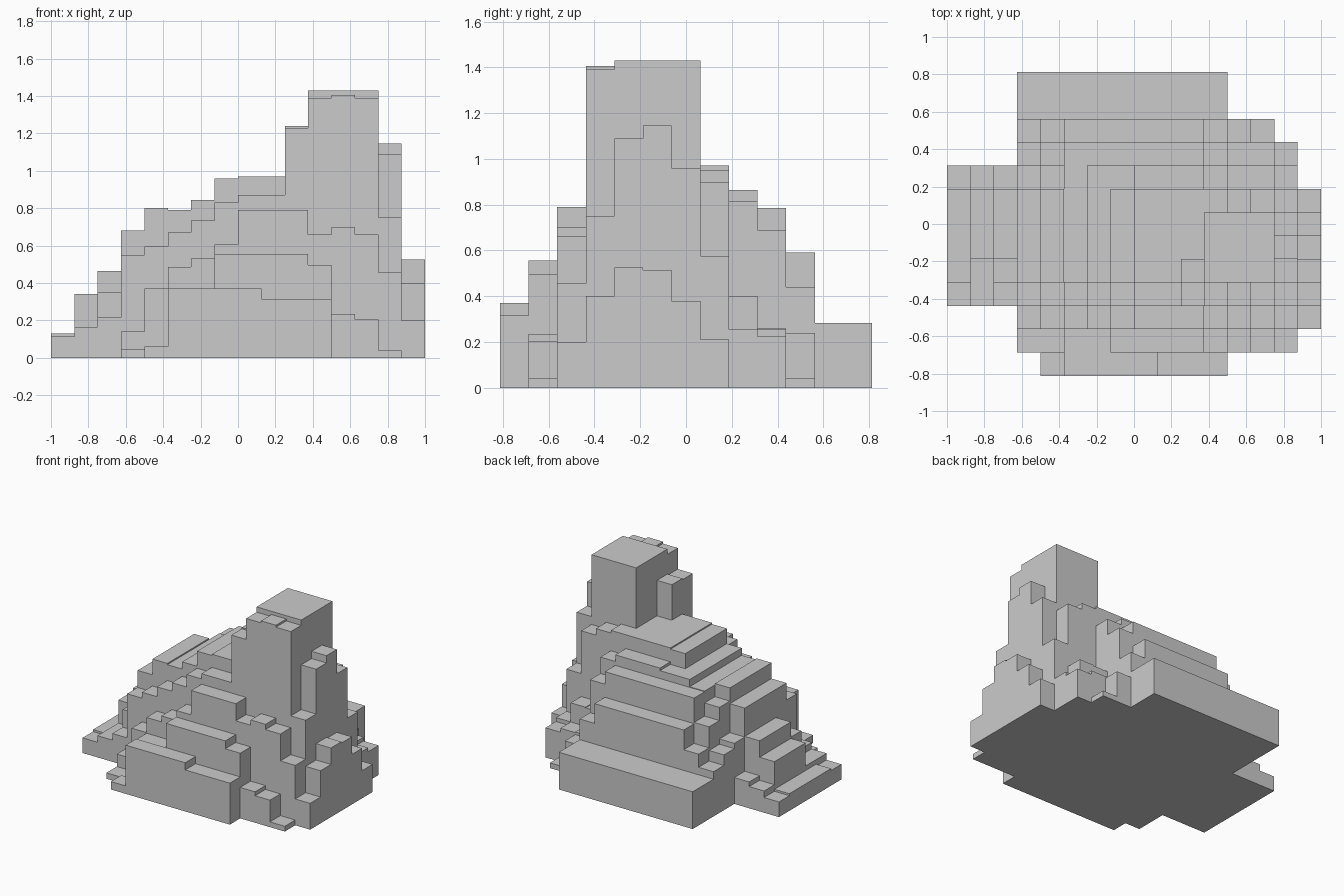
import bpy, bmesh

if "Cube" in bpy.data.objects:
    bpy.data.objects.remove(bpy.data.objects["Cube"])

CELL = 0.125
NX, NY = 16, 13
X0, Y0 = -1.0, -0.8125
height = {}


def terrace(rows, start, steps):
    """Set the step heights of one or more rows, going right from a start column."""
    for r in rows:
        for k, h in enumerate(steps):
            height[(start + k, r)] = h


# front terraces, climbing from the front edge
terrace([0], 4, [.06] + [.37] * 4 + [.315] * 3)
terrace([1], 3, [.045] * 2 + [.365] * 2 + [.555] * 4 + [.495, .235, .205, .04])
terrace([2], 3, [.14, .37, .485, .53, .605] + [.79] * 3 + [.66, .70, .66, .455, .2])
terrace([3], 0, [.115, .165, .215, .55, .595, .67, .735, .83, .87, .87,
                 1.23, 1.39, 1.405, 1.39, .75, .40])

# long left ridge shared by the middle rows
terrace([4, 5, 6, 7], 0, [.13, .34, .465, .68, .80, .79, .845, .96] + [.97] * 3)
terrace([4], 0, [.13, .165, .35])

# tower and its right-hand shoulders
terrace([4], 10, [1.24] + [1.43] * 3 + [1.09, .525])
terrace([5], 11, [1.43] * 3 + [1.145, .515])
terrace([6], 11, [1.43] * 3 + [.96, .38])
terrace([7], 11, [.97, .95, .90, .575, .21])

# back terraces, descending to the back edge
terrace([8], 0, [.115, .165, .2, .46, .70, .79] + [.845] * 2 + [.865] * 3
        + [.815, .395, .40, .255])
terrace([9], 3, [.42, .60] + [.785] * 6 + [.69, .26, .255, .225])
terrace([10], 3, [.34, .44] + [.59] * 6 + [.44, .24, .04])
terrace([11, 12], 3, [.283] * 9)

# stepped solid: tops, undersides and only the exposed walls
bm = bmesh.new()


def quad(*pts):
    bm.faces.new([bm.verts.new(p) for p in pts])


for (i, j), h in height.items():
    xa, ya = X0 + i * CELL, Y0 + j * CELL
    xb, yb = xa + CELL, ya + CELL
    quad((xa, ya, h), (xb, ya, h), (xb, yb, h), (xa, yb, h))
    quad((xa, yb, 0), (xb, yb, 0), (xb, ya, 0), (xa, ya, 0))
    walls = (((0, -1), (xa, ya), (xb, ya)), ((1, 0), (xb, ya), (xb, yb)),
             ((0, 1), (xb, yb), (xa, yb)), ((-1, 0), (xa, yb), (xa, ya)))
    for (di, dj), p, q in walls:
        low = height.get((i + di, j + dj), 0)
        if low < h:
            quad((*p, low), (*q, low), (*q, h), (*p, h))

bmesh.ops.remove_doubles(bm, verts=bm.verts, dist=1e-5)
bmesh.ops.dissolve_limit(bm, angle_limit=0.01, verts=bm.verts, edges=bm.edges)
mesh = bpy.data.meshes.new("stepped_mountain")
bm.to_mesh(mesh)
bm.free()
bpy.context.collection.objects.link(bpy.data.objects.new("stepped_mountain", mesh))
